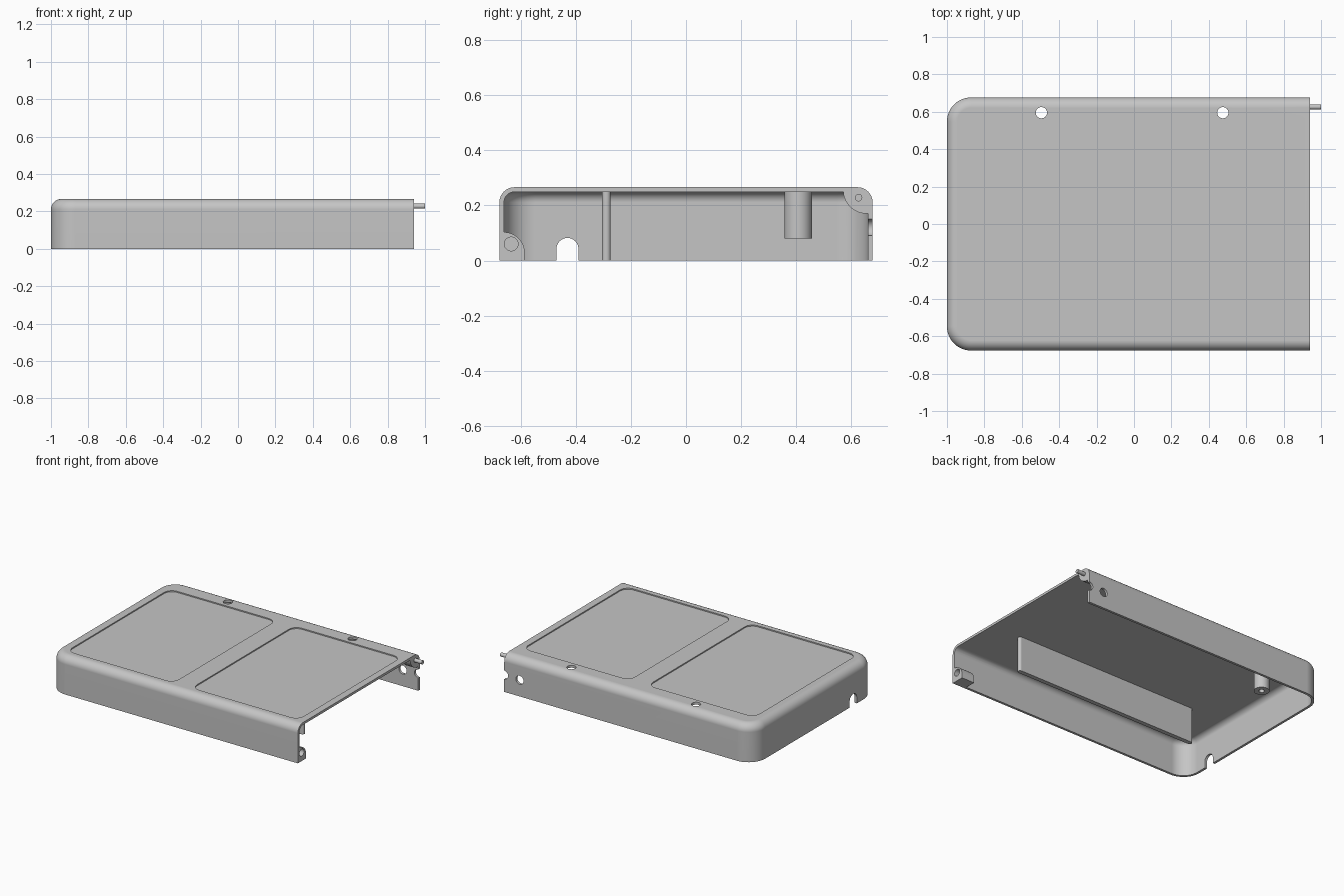
import bpy, bmesh
from math import cos, sin, pi, radians

cube = bpy.data.objects.get("Cube")
if cube:
    bpy.data.objects.remove(cube, do_unlink=True)

grey = bpy.data.materials.new("plain grey")
grey.use_nodes = True
GREY = (0.56, 0.56, 0.56, 1)
grey.diffuse_color = GREY
grey.node_tree.nodes["Principled BSDF"].inputs["Base Color"].default_value = GREY

# Overall sizes
LEFT, END, HALF, TOP = -1.0, 0.94, 0.677, 0.266
CORNER, FILLET, WALL = 0.13, 0.055, 0.017


def make(name, bm):
    bmesh.ops.recalc_face_normals(bm, faces=bm.faces)
    mesh = bpy.data.meshes.new(name)
    bm.to_mesh(mesh)
    bm.free()
    ob = bpy.data.objects.new(name, mesh)
    ob.data.materials.append(grey)
    bpy.context.collection.objects.link(ob)
    return ob


def loft(name, rings):
    """Closed solid through rings of equal length."""
    bm = bmesh.new()
    loops = [[bm.verts.new(p) for p in ring] for ring in rings]
    for a, b in zip(loops, loops[1:]):
        for i in range(len(a)):
            j = (i + 1) % len(a)
            bm.faces.new((a[i], a[j], b[j], b[i]))
    bm.faces.new(loops[0])
    bm.faces.new(loops[-1])
    return make(name, bm)


def arc(cx, cy, r, start, stop, n=12):
    angles = [radians(start + (stop - start) * i / n) for i in range(n + 1)]
    return [(cx + r * cos(t), cy + r * sin(t)) for t in angles]


def circle(cx, cy, r, n=32):
    return arc(cx, cy, r, 0, 360, n)[:-1]


def prism(name, pts, axis, lo, hi):
    place = {"X": lambda u, v, w: (w, u, v),
             "Y": lambda u, v, w: (u, w, v),
             "Z": lambda u, v, w: (u, v, w)}[axis]
    return loft(name, [[place(u, v, w) for u, v in pts] for w in (lo, hi)])


def rounded_rect(cx, cy, hx, hy, r):
    pts = []
    for k, (sx, sy) in enumerate(((1, 1), (-1, 1), (-1, -1), (1, -1))):
        pts += arc(cx + sx * (hx - r), cy + sy * (hy - r), r, 90 * k, 90 * k + 90, 8)
    return pts


def cut(ob, *cutters):
    for cutter in cutters:
        cutter.hide_render = True
        mod = ob.modifiers.new("cut", "BOOLEAN")
        mod.operation, mod.solver, mod.object = "DIFFERENCE", "EXACT", cutter
        bpy.context.view_layer.objects.active = ob
        bpy.ops.object.modifier_apply(modifier=mod.name)
        bpy.data.objects.remove(cutter, do_unlink=True)


def finish(ob):
    bpy.ops.object.select_all(action="DESELECT")
    ob.select_set(True)
    bpy.context.view_layer.objects.active = ob
    bpy.ops.object.shade_smooth_by_angle(angle=radians(30))
    mod = ob.modifiers.new("flat panels", "WEIGHTED_NORMAL")
    mod.keep_sharp = True


def tray(name, inset, end, bottom):
    """Solid with two rounded plan corners and a filleted top edge."""
    def ring(d, z):
        half, r = HALF - d, CORNER - d
        cx, cy = LEFT + CORNER, HALF - CORNER
        pts = [(end, -half)] + arc(cx, -cy, r, 270, 180) + arc(cx, cy, r, 180, 90) + [(end, half)]
        return [(x, y, z) for x, y in pts]
    r = FILLET - inset
    rings = [ring(inset, bottom)]
    for i in range(9):
        t = i / 8 * pi / 2
        rings.append(ring(inset + r * (1 - cos(t)), TOP - FILLET + r * sin(t)))
    return loft(name, rings)


# Hollow shell, open below and at one end
shell = tray("shell", 0, END, 0)
cut(shell, tray("cavity", WALL, END + 0.1, -0.1))

# Shallow recessed panels and the top holes behind them
for x in (-0.495, 0.475):
    cut(shell,
        prism("recess", rounded_rect(x, -0.03, 0.415, 0.57, 0.06), "Z", TOP - 0.008, TOP + 0.1),
        prism("top_hole", circle(x, 0.595, 0.03), "Z", 0.2, 0.4))

# Back wall hole and end notch, cable slot in the closed end
cut(shell,
    prism("back_hole", circle(0.82, 0.115, 0.03), "Y", 0.6, 0.8),
    prism("back_notch", circle(END, 0.12, 0.03), "Y", 0.6, 0.8),
    prism("cable_slot", [(-0.47, -0.1), (-0.39, -0.1)] + arc(-0.43, 0.042, 0.04, 0, 180), "X", -1.1, -0.9))
finish(shell)

# Long inner rib with rounded ends
rib = prism("inner_rib", rounded_rect(0, -0.289, 0.72, 0.0155, 0.015), "Z", 0, TOP - 0.012)
finish(rib)

# Screw post under the lid
post = prism("screw_post", circle(-0.72, 0.407, 0.05), "Z", 0.08, TOP - 0.012)
cut(post, prism("screw_hole", circle(-0.72, 0.407, 0.018), "Z", 0, 0.2))
finish(post)

# Upper corner boss with its locating peg
upper = arc(0.655, 0.255, 0.085, 180, 270) + [(0.67, 0.17), (0.67, 0.21), (0.64, 0.255)]
finish(prism("peg_boss", upper, "X", END - 0.06, END))
finish(prism("locating_peg", circle(0.626, 0.228, 0.0135, 24), "X", END - 0.05, 1))

# Lower corner boss with its matching socket
lower = [(-0.67, 0), (-0.585, 0)] + arc(-0.66, 0.028, 0.075, 0, 90) + [(-0.67, 0.103)]
socket_boss = prism("socket_boss", lower, "X", END - 0.1, END)
cut(socket_boss, prism("socket", circle(-0.634, 0.06, 0.025), "X", END - 0.08, END + 0.1))
finish(socket_boss)
